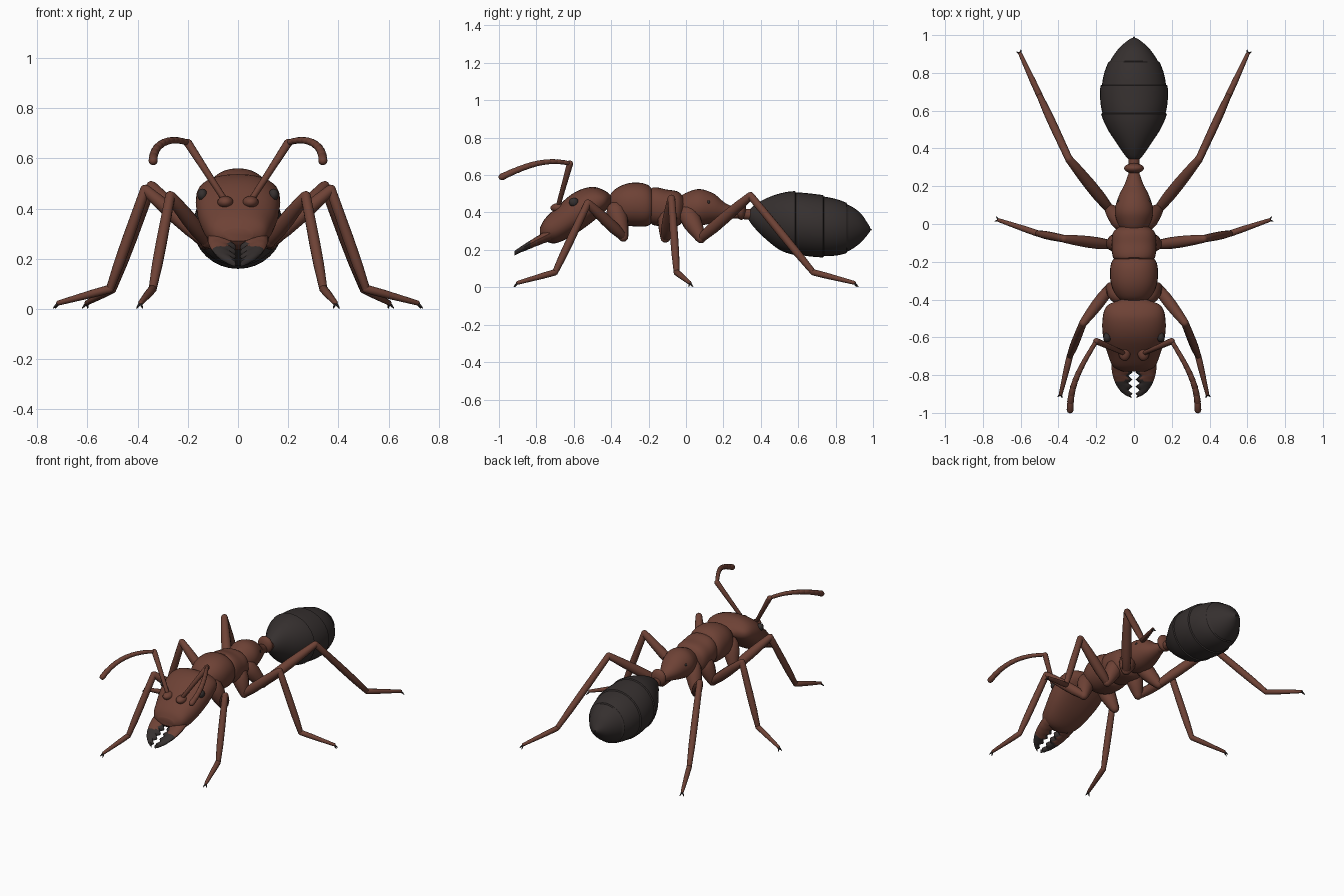
import bpy, bmesh, math
from mathutils import Vector

old = bpy.data.objects.get("Cube")
if old:
    bpy.data.objects.remove(old, do_unlink=True)


def material(name, colour):
    mat = bpy.data.materials.new(name)
    mat.use_nodes = True
    mat.diffuse_color = (*colour, 1)
    shader = mat.node_tree.nodes["Principled BSDF"]
    shader.inputs["Base Color"].default_value = (*colour, 1)
    shader.inputs["Roughness"].default_value = 0.7
    return mat


brown = material("reddish brown", (0.155, 0.054, 0.036))
black = material("charcoal black", (0.036, 0.029, 0.028))


def skin(bm, rings, index=0):
    """Bridge a row of equal point rings and close both ends."""
    rows = [[bm.verts.new(p) for p in ring] for ring in rings]
    n = len(rows[0])
    faces = [bm.faces.new((a[i], a[(i + 1) % n], b[(i + 1) % n], b[i]))
             for a, b in zip(rows, rows[1:]) for i in range(n)]
    faces += [bm.faces.new(rows[0]), bm.faces.new(rows[-1])]
    for face in faces:
        face.material_index = index


def finish(bm, name, mats, mirror=False, sharp=40):
    bmesh.ops.recalc_face_normals(bm, faces=bm.faces)
    mesh = bpy.data.meshes.new(name)
    bm.to_mesh(mesh)
    bm.free()
    for mat in mats:
        mesh.materials.append(mat)
    mesh.shade_smooth()
    mesh.set_sharp_from_angle(angle=math.radians(sharp))
    obj = bpy.data.objects.new(name, mesh)
    bpy.context.collection.objects.link(obj)
    if mirror:
        obj.modifiers.new("other side", 'MIRROR').use_axis[0] = True
    return obj


def smooth_sample(stations, y):
    """Interpolate stations (y, half width, bottom, top) with a smooth curve."""
    last = len(stations) - 1
    i = max(k for k in range(last) if stations[k][0] <= y or k == 0)
    a, b = stations[i], stations[i + 1]
    before, after = stations[max(i - 1, 0)], stations[min(i + 2, last)]
    span = b[0] - a[0]
    t = (y - a[0]) / span
    out = []
    for k in range(1, len(a)):
        ma = (b[k] - before[k]) / (b[0] - before[0]) * span
        mb = (after[k] - a[k]) / (after[0] - a[0]) * span
        out.append(a[k] + t * ma + t * t * (3 * (b[k] - a[k]) - 2 * ma - mb)
                   + t ** 3 * (ma + mb - 2 * (b[k] - a[k])))
    return out


def body(name, mat, stations, steps=(), square=1.0, count=26, sides=32):
    """Loft a body part along y; steps are raised plate edges."""
    lo, hi = stations[0][0], stations[-1][0]
    ys = [lo + (hi - lo) * (1 - math.cos(math.pi * k / count)) / 2 for k in range(count + 1)]
    ys = [y for y in ys if all(abs(y - s) > 0.008 for s in steps)]
    ys = sorted(ys + [s + d for s in steps for d in (-0.002, 0.002)])
    edges = [lo, *steps, hi]
    rings = []
    for y in ys:
        half, bottom, top = smooth_sample(stations, y)
        grow = 1.0
        for a, b in zip(edges, edges[1:]):
            if steps and a <= y < b and b != hi:
                grow = 1 + 0.045 * (y - a) / (b - a)
        ring = []
        for k in range(sides):
            angle = math.tau * k / sides
            c, s = math.cos(angle), math.sin(angle)
            px = math.copysign(abs(c) ** square, c) * half * grow
            pz = math.copysign(abs(s) ** square, s) * (top - bottom) / 2 * grow
            ring.append((px, y, (top + bottom) / 2 + pz))
        rings.append(ring)
    bm = bmesh.new()
    skin(bm, rings)
    return finish(bm, name, [mat], sharp=35)


def limb(bm, a, b, radii, index=0, sides=12):
    """Round-ended tapering segment from a to b."""
    a, b = Vector(a), Vector(b)
    turn = (b - a).to_track_quat('Z', 'Y')
    length, n = (b - a).length, len(radii) - 1
    r0, r1 = radii[0], radii[-1]
    profile = [(-r0 * 0.9, r0 * 0.3), (-r0 * 0.6, r0 * 0.75)]
    profile += [(length * k / n, r) for k, r in enumerate(radii)]
    profile += [(length + r1 * 0.6, r1 * 0.75), (length + r1 * 0.9, r1 * 0.3)]
    skin(bm, [[a + turn @ Vector((r * math.cos(math.tau * k / sides),
                                  r * math.sin(math.tau * k / sides), z))
               for k in range(sides)] for z, r in profile], index)


def ball(name, mat, centre, size, mirror=False):
    bm = bmesh.new()
    bmesh.ops.create_uvsphere(bm, u_segments=20, v_segments=12, radius=1)
    bmesh.ops.scale(bm, vec=size, verts=bm.verts)
    bmesh.ops.translate(bm, vec=centre, verts=bm.verts)
    return finish(bm, name, [mat], mirror)


# Head, thorax and abdomen
body("head", brown, [
    (-0.78, 0.06, 0.27, 0.32), (-0.76, 0.105, 0.25, 0.36), (-0.70, 0.135, 0.235, 0.42),
    (-0.60, 0.163, 0.28, 0.505), (-0.50, 0.166, 0.35, 0.537), (-0.43, 0.14, 0.41, 0.515),
    (-0.40, 0.07, 0.44, 0.49)], square=0.88)
body("neck", brown, [(-0.46, 0.05, 0.42, 0.5), (-0.40, 0.055, 0.41, 0.49),
                     (-0.34, 0.07, 0.38, 0.5)])
body("front_thorax", brown, [
    (-0.42, 0.045, 0.41, 0.47), (-0.39, 0.085, 0.37, 0.515), (-0.33, 0.118, 0.335, 0.55),
    (-0.26, 0.127, 0.325, 0.56), (-0.20, 0.118, 0.33, 0.545), (-0.17, 0.09, 0.36, 0.51)],
     square=0.92)
body("middle_thorax", brown, [
    (-0.195, 0.085, 0.36, 0.5), (-0.18, 0.11, 0.335, 0.533), (-0.10, 0.118, 0.325, 0.522),
    (-0.04, 0.108, 0.33, 0.51), (-0.01, 0.07, 0.36, 0.48)], square=0.85)
body("rear_thorax", brown, [
    (-0.04, 0.06, 0.36, 0.48), (0.0, 0.085, 0.335, 0.505), (0.07, 0.102, 0.33, 0.525),
    (0.15, 0.08, 0.345, 0.5), (0.21, 0.05, 0.36, 0.45), (0.27, 0.028, 0.375, 0.425)])
body("waist_stem", brown, [(0.22, 0.03, 0.37, 0.43), (0.30, 0.028, 0.365, 0.42),
                           (0.38, 0.032, 0.355, 0.42)])
ball("waist_node", brown, (0, 0.295, 0.415), (0.053, 0.027, 0.055))
body("abdomen", black, [
    (0.335, 0.02, 0.36, 0.41), (0.36, 0.045, 0.325, 0.435), (0.42, 0.085, 0.265, 0.47),
    (0.50, 0.135, 0.205, 0.497), (0.58, 0.166, 0.18, 0.507), (0.68, 0.175, 0.168, 0.495),
    (0.78, 0.16, 0.17, 0.475), (0.86, 0.128, 0.19, 0.445), (0.93, 0.08, 0.235, 0.4),
    (0.97, 0.035, 0.28, 0.345), (0.985, 0.012, 0.3, 0.32)],
     steps=(0.585, 0.735, 0.86), count=40)
bm = bmesh.new()
limb(bm, (0, 0.96, 0.315), (0, 0.99, 0.308), (0.012, 0.004))
finish(bm, "sting", [black])

# Eyes, breathing holes and antenna sockets
ball("eyes", black, (0.142, -0.6, 0.455), (0.02, 0.026, 0.024), True)
ball("breathing_holes", black, (0.082, 0.12, 0.455), (0.008, 0.009, 0.009), True)
ball("antenna_sockets", brown, (0.05, -0.68, 0.425), (0.032, 0.045, 0.025), True)

# Toothed jaws with dark tips
bm = bmesh.new()
rings = []
teeth, rows = 4, 24
for k in range(rows + 1):
    y = -0.69 - 0.228 * k / rows
    reach = max(0.0, -0.74 - y) / 0.18
    outer = 0.12 * math.sqrt(1 - min(reach, 0.995) ** 2)
    wave = abs((k * teeth / 16) % 1 * 2 - 1)
    inner = min(0.008 + 0.022 * wave, outer * 0.6)
    low, high = 0.167 + (y + 0.92) * 0.38, 0.19 + (y + 0.92) * 0.6
    ring = []
    for j in range(14):
        c, s = math.cos(math.tau * j / 14), math.sin(math.tau * j / 14)
        x = (outer + inner) / 2 + c * (outer - inner) / 2
        ring.append((x, y, (low + high) / 2 + s * (high - low) / 2 + x * 0.12))
    rings.append(ring)
skin(bm, rings)
for face in bm.faces:
    centre = face.calc_center_median()
    if centre.y < -0.83 or (centre.x < 0.04 and centre.y < -0.76):
        face.material_index = 1
finish(bm, "jaws", [brown, black], True)

# Antennae: straight first segment, then a curved row of short ones
bm = bmesh.new()
elbow = Vector((0.2, -0.62, 0.662))
limb(bm, (0.05, -0.685, 0.43), elbow, (0.012, 0.014, 0.017))
bend = [elbow, Vector((0.27, -0.74, 0.69)), Vector((0.34, -0.84, 0.66)), Vector((0.338, -0.985, 0.59))]
path = []
for k in range(11):
    t = k / 10
    weights = ((1 - t) ** 3, 3 * t * (1 - t) ** 2, 3 * t * t * (1 - t), t ** 3)
    path.append(sum((p * w for p, w in zip(bend, weights)), Vector()))
for k, (a, b) in enumerate(zip(path, path[1:])):
    thick = 0.011 + 0.0006 * k
    limb(bm, a, b, (thick, thick * 1.12))
finish(bm, "antennae", [brown], True)

# Legs: hip, thigh, shin, foot and a pair of claws
legs = {
    "front_legs": ((0.075, -0.375, 0.41), (0.125, -0.335, 0.27), (0.27, -0.525, 0.45),
                   (0.34, -0.70, 0.08), (0.388, -0.90, 0.024)),
    "middle_legs": ((0.075, -0.095, 0.39), (0.125, -0.11, 0.265), (0.37, -0.078, 0.475),
                    (0.51, -0.05, 0.08), (0.715, 0.02, 0.024)),
    "rear_legs": ((0.06, 0.01, 0.39), (0.13, 0.08, 0.262), (0.345, 0.345, 0.49),
                  (0.50, 0.68, 0.08), (0.602, 0.90, 0.024)),
}
for name, (root, hip, knee, ankle, toe) in legs.items():
    bm = bmesh.new()
    limb(bm, root, hip, (0.052, 0.052, 0.042, 0.028))
    limb(bm, hip, knee, (0.024, 0.031, 0.031, 0.027, 0.021))
    limb(bm, knee, ankle, (0.02, 0.021, 0.022, 0.021, 0.016))
    limb(bm, ankle, toe, (0.017, 0.016, 0.013, 0.01))
    toe = Vector(toe)
    ahead = toe - Vector(ankle)
    ahead.z = 0
    ahead.normalize()
    side = Vector((-ahead.y, ahead.x, 0))
    for sign in (-1, 1):
        tip = toe + ahead * 0.018 + side * sign * 0.012
        tip.z = 0.003
        limb(bm, toe, tip, (0.006, 0.005, 0.002), index=1, sides=6)
    finish(bm, name, [brown, black], True)
